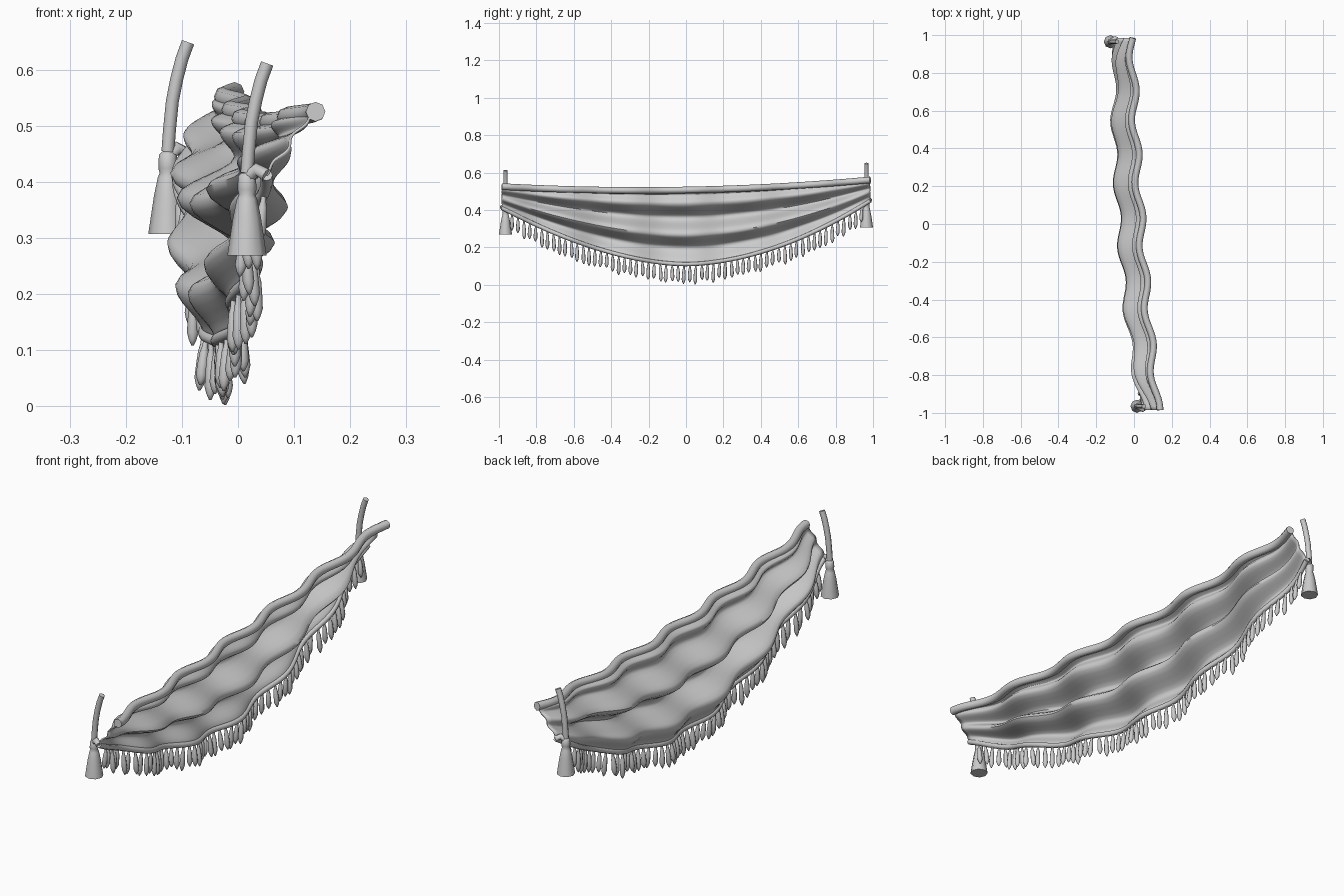
import bpy, bmesh, math, random
from mathutils import Vector

random.seed(4)
if "Cube" in bpy.data.objects:
    bpy.data.objects.remove(bpy.data.objects["Cube"], do_unlink=True)

mat = bpy.data.materials.new("grey_fabric")
mat.use_nodes = True
GREY = (0.6, 0.6, 0.6, 1)
mat.diffuse_color = GREY
mat.node_tree.nodes["Principled BSDF"].inputs["Base Color"].default_value = GREY


def finish(name, bm, angle=50):
    bmesh.ops.recalc_face_normals(bm, faces=bm.faces)
    me = bpy.data.meshes.new(name)
    bm.to_mesh(me)
    bm.free()
    me.materials.append(mat)
    ob = bpy.data.objects.new(name, me)
    bpy.context.collection.objects.link(ob)
    bpy.ops.object.select_all(action="DESELECT")
    ob.select_set(True)
    bpy.context.view_layer.objects.active = ob
    bpy.ops.object.shade_smooth_by_angle(angle=math.radians(angle))
    return ob


def sweep(bm, path, radii, sides, flute=0):
    """Capped tube of varying radius along a path."""
    rings = []
    for i, p in enumerate(path):
        d = (path[min(i + 1, len(path) - 1)] - path[max(i - 1, 0)]).normalized()
        ref = Vector((1, 0, 0)) if abs(d.z) > 0.8 else Vector((0, 0, 1))
        u = d.cross(ref).normalized()
        w = d.cross(u)
        ring = []
        for k in range(sides):
            a = math.tau * k / sides
            r = radii[i] * (1 - flute * (k % 2))
            ring.append(bm.verts.new(p + (u * math.cos(a) + w * math.sin(a)) * r))
        rings.append(ring)
    for a, b in zip(rings, rings[1:]):
        for k in range(sides):
            j = (k + 1) % sides
            bm.faces.new((a[k], a[j], b[j], b[k]))
    bm.faces.new(rings[0])
    bm.faces.new(rings[-1][::-1])


# Cross-section of the pleats: (fraction of drop, offset in x)
PLEATS = [(0, 0), (0.06, -0.036), (0.18, -0.01), (0.37, -0.112),
          (0.6, -0.01), (0.78, -0.115), (1, -0.066)]


def pleat(v):
    for (v0, x0), (v1, x1) in zip(PLEATS, PLEATS[1:]):
        if v <= v1:
            t = (v - v0) / (v1 - v0)
            return x0 + (x1 - x0) * (0.5 - 0.5 * math.cos(math.pi * t))
    return PLEATS[-1][1]


def drape(y, v):
    """Point on the hanging cloth, v = 0 at the top edge and 1 at the hem."""
    top = 0.507 + 0.018 * y + 0.037 * y * y
    hem = 0.11 + (0.33 + 0.02 * y) * abs(y) ** 1.8
    ripple = 0.016 * math.cos(math.tau * (y - 0.04) / 0.335)
    fold = 1 - 0.95 * abs(y) ** 4
    x = 0.035 - 0.069 * y + 0.021 * y * y + ripple
    x += pleat(v) * fold - 0.09 * v * (1 - fold)
    return Vector((x, y, top + (hem - top) * v))


# Pleated cloth
END = 0.985
NY = 96
ys = [-END + 2 * END * i / NY for i in range(NY + 1)]
vs = []
for (a, _), (b, _) in zip(PLEATS, PLEATS[1:]):
    vs += [a + (b - a) * k / 6 for k in range(6)]
vs.append(1)
bm = bmesh.new()
grid = [[bm.verts.new(drape(y, v)) for v in vs] for y in ys]
for r0, r1 in zip(grid, grid[1:]):
    for k in range(len(vs) - 1):
        bm.faces.new((r0[k], r0[k + 1], r1[k + 1], r1[k]))
cloth = finish("pleated_cloth", bm, 60)
solid = cloth.modifiers.new("thickness", "SOLIDIFY")
solid.thickness = 0.005
solid.offset = 0

# Piping along the top edge and the hem
for name, v, r in (("top_piping", 0, 0.0175), ("hem_piping", 1, 0.011)):
    bm = bmesh.new()
    sweep(bm, [drape(y, v) for y in ys], [r] * len(ys), 8)
    finish(name, bm)

# Fringe of small drop tassels under the hem
FRINGE = [(0, 0.004), (0.2, 0.005), (0.32, 0.008), (0.55, 0.0095),
          (0.78, 0.0105), (0.9, 0.007), (1, 0.002)]
COUNT = 60
bm = bmesh.new()
for i in range(COUNT):
    y = -0.93 + 1.87 * i / (COUNT - 1)
    p = drape(y, 1)
    length = 0.1 + random.uniform(-0.014, 0.01)
    lean = Vector((random.uniform(-0.012, 0.012), random.uniform(-0.004, 0.004), -length))
    sweep(bm, [p + lean * t for t, _ in FRINGE], [r for _, r in FRINGE], 8)
finish("fringe_tassels", bm, 70)

# End tassels with their hanging cords
SKIRT = [(0, 0.010), (0.006, 0.016), (0.03, 0.017), (0.038, 0.0145),
         (0.046, 0.018), (0.08, 0.025), (0.147, 0.035)]
CORD = [(0, 0), (0.003, 0.04), (0.008, 0.09), (0.016, 0.13), (0.025, 0.165), (0.036, 0.195)]
for side, x, y, z in (("front", 0.016, -0.965, 0.416), ("back", -0.125, 0.965, 0.454)):
    knot = Vector((x, y, z))
    bm = bmesh.new()
    sweep(bm, [knot - Vector((0, 0, d)) for d, _ in SKIRT], [r for _, r in SKIRT], 16, 0.08)
    finish(side + "_tassel", bm)
    bm = bmesh.new()
    sweep(bm, [knot + Vector((dx, 0, dz)) for dx, dz in CORD], [0.0115] * len(CORD), 8)
    finish(side + "_cord", bm)
    # Short loop tying the tassel to the hem
    bm = bmesh.new()
    hem = drape(math.copysign(END, y), 1)
    mid = (knot + hem) / 2 + Vector((0, 0, 0.008))
    sweep(bm, [knot - Vector((0, 0, 0.01)), mid, hem], [0.012] * 3, 8)
    finish(side + "_tie", bm)
